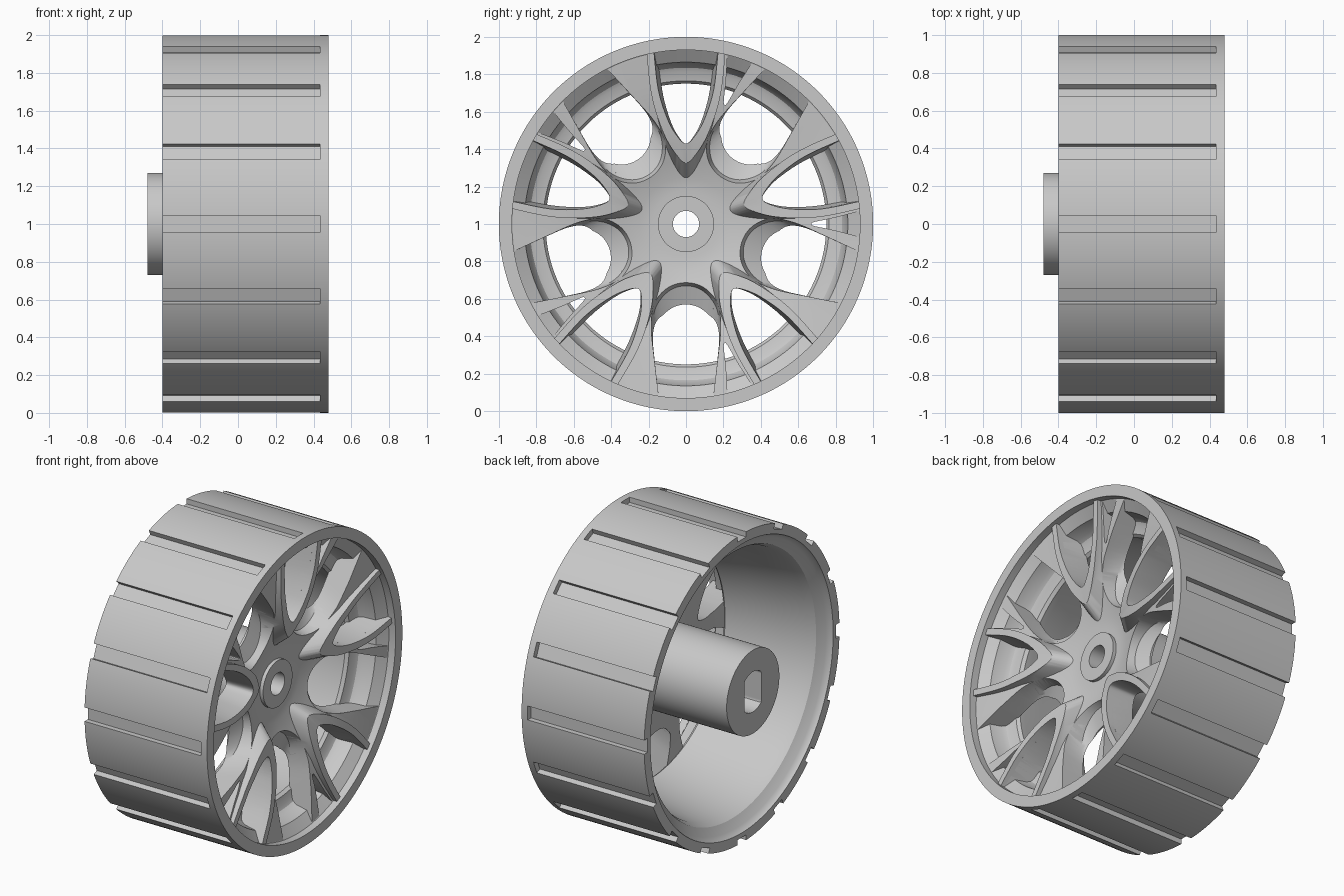
import bpy, bmesh, math
from mathutils import Vector

if "Cube" in bpy.data.objects:
    bpy.data.objects.remove(bpy.data.objects["Cube"], do_unlink=True)

grey = bpy.data.materials.new("plain grey")
grey.use_nodes = True
colour = (0.58, 0.58, 0.58, 1)
grey.diffuse_color = colour
grey.node_tree.nodes["Principled BSDF"].inputs["Base Color"].default_value = colour


def finish(name, bm):
    bmesh.ops.recalc_face_normals(bm, faces=bm.faces)
    mesh = bpy.data.meshes.new(name)
    bm.to_mesh(mesh)
    bm.free()
    mesh.materials.append(grey)
    ob = bpy.data.objects.new(name, mesh)
    bpy.context.collection.objects.link(ob)
    ob.location.z = 1
    return ob


def loft(bm, rings, closed):
    """Skin a list of point rings; either cap the ends or join last to first."""
    loops = [[bm.verts.new(p) for p in ring] for ring in rings]
    pairs = list(zip(loops, loops[1:]))
    if closed:
        pairs.append((loops[-1], loops[0]))
    else:
        bm.faces.new(loops[0])
        bm.faces.new(loops[-1])
    for a, b in pairs:
        for i in range(len(a)):
            j = (i + 1) % len(a)
            bm.faces.new((a[i], a[j], b[j], b[i]))


def lathe(name, profile, segments=128):
    """Turn a closed (x, radius) profile about the wheel axis."""
    bm = bmesh.new()
    turns = [math.tau * i / segments for i in range(segments)]
    loft(bm, [[(x, r * math.cos(t), r * math.sin(t)) for t in turns]
              for x, r in profile], True)
    return finish(name, bm)


def curve(points, steps=6):
    """Smooth curve through points, mirrored into a symmetric outline."""
    p = [Vector(q) for q in points]
    p = [Vector((p[1].x, -p[1].y))] + p + [2 * p[-1] - p[-2]]
    half = []
    for a, b, c, d in zip(p, p[1:], p[2:], p[3:]):
        for s in range(steps):
            t = s / steps
            half.append(0.5 * (2 * b + (c - a) * t + (2 * a - 5 * b + 4 * c - d) * t ** 2
                               + (3 * b - a - 3 * c + d) * t ** 3))
    half.append(p[-2])
    return half + [Vector((q.x, -q.y)) for q in reversed(half[1:])]


def flare(line, reach, widen):
    """Push an outline's inner end towards the hub and widen it there."""
    start = min(u for u, v in line)
    result = []
    for u, v in line:
        w = (0.97 - u) / (0.97 - start)
        result.append((u - reach * w, v * (1 + widen * w)))
    return result


def prisms(bm, sections, first_angle):
    """Five prisms around the axis; each section is (x, outline)."""
    for k in range(5):
        a = math.radians(first_angle + 72 * k)
        c, s = math.cos(a), math.sin(a)
        loft(bm, [[(x, u * c - v * s, u * s + v * c) for u, v in line]
                  for x, line in sections], False)


def boolean(ob, cutter, operation="DIFFERENCE"):
    mod = ob.modifiers.new("cut", "BOOLEAN")
    mod.operation = operation
    mod.solver = "EXACT"
    mod.object = cutter
    cutter.hide_render = True
    bpy.context.view_layer.objects.active = ob
    bpy.ops.object.modifier_apply(modifier=mod.name)


def discard(ob):
    bpy.data.objects.remove(ob, do_unlink=True)


# Rim barrel, narrowing towards a shoulder behind the spokes
rim = lathe("rim", [
    (-0.40, 1), (0.478, 1), (0.478, 0.93), (0.43, 0.93), (0.385, 0.865),
    (0.31, 0.85), (0.285, 0.835), (0.275, 0.815), (0.265, 0.765), (0.245, 0.75),
    (0.20, 0.755), (0.05, 0.785), (-0.12, 0.815), (-0.28, 0.84), (-0.33, 0.86),
    (-0.365, 0.91), (-0.385, 0.93), (-0.40, 0.935)], 192)

# Tread grooves, open at the back
bm = bmesh.new()
for k in range(16):
    a = math.tau * k / 16
    c, s = math.cos(a), math.sin(a)
    box = [(0.965, -0.045), (1.1, -0.045), (1.1, 0.045), (0.965, 0.045)]
    loft(bm, [[(x, u * c - v * s, u * s + v * c) for u, v in box]
              for x in (-0.5, 0.435)], False)
grooves = finish("groove_cutter", bm)
boolean(rim, grooves)
discard(grooves)

# Hub tube with front boss and a bore with two flats at the back
hub = lathe("hub", [
    (0.285, 0.07), (0.285, 0.15), (0.20, 0.15), (0.20, 0.27),
    (-0.48, 0.27), (-0.48, 0.07)], 96)
bm = bmesh.new()
key = []
for i in range(64):
    t = math.tau * i / 64
    key.append((max(-0.085, min(0.085, 0.13 * math.cos(t))), 0.13 * math.sin(t)))
loft(bm, [[(x, y, z) for y, z in key] for x in (-0.6, -0.1)], False)
key_cutter = finish("key_cutter", bm)
boolean(hub, key_cutter)
discard(key_cutter)

# Dished spoke plate and a higher plate for the raised collars
back = [(0.26, 0.945), (0.255, 0.78), (0.235, 0.6), (0.205, 0.45),
        (0.17, 0.3), (0.14, 0.1)]
spokes = lathe("spokes", [
    (0.262, 0.1), (0.262, 0.18), (0.272, 0.25), (0.30, 0.34), (0.335, 0.45),
    (0.375, 0.58), (0.405, 0.74), (0.43, 0.945)] + back)
collars = lathe("spoke_collars", [
    (0.30, 0.1), (0.33, 0.22), (0.37, 0.33), (0.40, 0.45), (0.425, 0.6),
    (0.443, 0.76), (0.455, 0.945)] + back)

# Sloping outer walls of the collars
top = curve([(0.335, 0), (0.41, 0.08), (0.55, 0.145), (0.72, 0.19), (0.97, 0.215)])
foot = flare(top, 0.13, 0.12)
bm = bmesh.new()
prisms(bm, [(0.12, foot), (0.22, foot), (0.38, top), (0.6, top)], 18)
collar_shape = finish("collar_shape", bm)
boolean(collars, collar_shape, "INTERSECT")
discard(collar_shape)

# Pointed windows with draft, rounded windows with a scooped ledge, small slits
pointed = curve([(0.43, 0), (0.47, 0.042), (0.56, 0.086), (0.72, 0.128), (0.97, 0.152)])
pointed_front = [(u, v * 1.16) for u, v in pointed]
rounded = curve([(0.43, 0), (0.455, 0.085), (0.53, 0.15), (0.64, 0.17),
                 (0.78, 0.16), (0.97, 0.14)])
slit = curve([(0.67, 0), (0.69, 0.012), (0.80, 0.035), (0.97, 0.08)])
for name, sections, angle in (
        ("pointed_cutter", [(-0.2, pointed), (0.25, pointed),
                            (0.44, pointed_front), (0.7, pointed_front)], 18),
        ("rounded_cutter", [(-0.2, rounded), (0.215, rounded),
                            (0.25, flare(rounded, 0.10, 0.10)),
                            (0.55, flare(rounded, 0.22, 0.22))], 54),
        ("slit_cutter", [(-0.2, slit), (0.7, slit)], 0)):
    bm = bmesh.new()
    prisms(bm, sections, angle)
    cutter = finish(name, bm)
    for part in (spokes, collars):
        boolean(part, cutter)
    discard(cutter)

# Smooth turned surfaces, sharp edges
for ob in (rim, hub, spokes, collars):
    bpy.ops.object.select_all(action="DESELECT")
    ob.select_set(True)
    bpy.context.view_layer.objects.active = ob
    bpy.ops.object.shade_smooth_by_angle(angle=math.radians(28))
